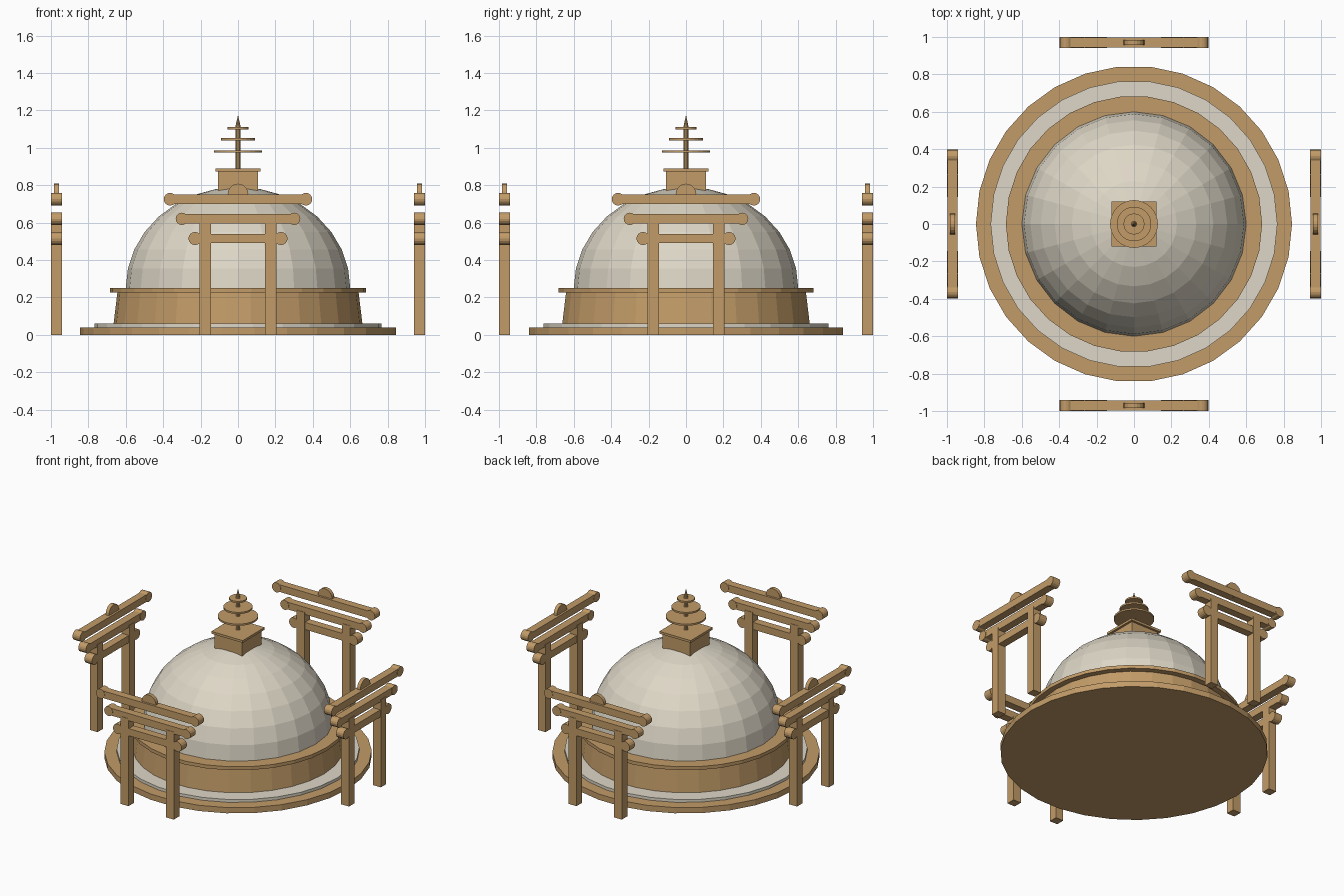
import bpy, math
from mathutils import Matrix, Vector

if "Cube" in bpy.data.objects:
    bpy.data.objects.remove(bpy.data.objects["Cube"])


def material(name, rgb):
    m = bpy.data.materials.new(name)
    m.diffuse_color = (*rgb, 1)
    m.use_nodes = True
    m.node_tree.nodes["Principled BSDF"].inputs["Base Color"].default_value = m.diffuse_color
    return m


STONE = material("tan_stone", (0.54, 0.33, 0.138))
PLASTER = material("pale_plaster", (0.73, 0.68, 0.57))


def build(name, verts, faces, mat, matrix=Matrix()):
    me = bpy.data.meshes.new(name)
    me.from_pydata([matrix @ Vector(v) for v in verts], [], faces)
    me.materials.append(mat)
    ob = bpy.data.objects.new(name, me)
    bpy.context.collection.objects.link(ob)
    return ob


def lathe(name, profile, n, mat, matrix=Matrix()):
    """Revolve (radius, height) points, bottom to top, with capped ends."""
    verts, rings, faces = [], [], []
    for r, z in profile:
        count = n if r > 0 else 1
        rings.append([len(verts) + (i if r > 0 else 0) for i in range(n)])
        verts += [(r * math.cos(2 * math.pi * i / n), r * math.sin(2 * math.pi * i / n), z)
                  for i in range(count)]
    for a, b in zip(rings, rings[1:]):
        for i in range(n):
            j = (i + 1) % n
            faces.append(list(dict.fromkeys((a[i], a[j], b[j], b[i]))))
    if profile[0][0] > 0:
        faces.append(rings[0][::-1])
    if profile[-1][0] > 0:
        faces.append(rings[-1])
    return build(name, verts, faces, mat, matrix)


def box(name, centre, size, mat, matrix=Matrix()):
    verts = [[c + s * k / 2 for c, s, k in zip(centre, size, (i, j, l))]
             for i in (-1, 1) for j in (-1, 1) for l in (-1, 1)]
    faces = [(0, 1, 3, 2), (4, 6, 7, 5), (0, 4, 5, 1), (2, 3, 7, 6), (0, 2, 6, 4), (1, 5, 7, 3)]
    return build(name, verts, faces, mat, matrix)


def round_plate(name, x, z, r, depth, n, turn):
    """Disc standing upright in the gate plane."""
    place = turn @ Matrix.Translation((x, -0.97, z)) @ Matrix.Rotation(math.pi / 2, 4, 'X')
    return lathe(name, [(r, -depth / 2), (r, depth / 2)], n, STONE, place)


# Stepped round base, sloping drum and terrace rim
lathe("base_disc", [(0.845, 0), (0.845, 0.04)], 30, STONE)
lathe("walkway", [(0.767, 0.04), (0.767, 0.06)], 30, PLASTER)
lathe("drum", [(0.665, 0.06), (0.645, 0.226)], 30, STONE)
lathe("drum_rim", [(0.685, 0.226), (0.685, 0.25)], 30, STONE)

# Faceted dome
dome = [(0.6 * math.cos(math.radians(11.25 * i)), 0.25 + 0.54 * math.sin(math.radians(11.25 * i)))
        for i in range(8)] + [(0, 0.79)]
lathe("dome", dome, 24, PLASTER)

# Square crown with mast and three umbrella discs
box("crown_box", (0, 0, 0.81), (0.212, 0.212, 0.13), STONE)
box("crown_slab", (0, 0, 0.882), (0.242, 0.242, 0.016), STONE)
lathe("mast", [(0.014, 0.89), (0.014, 1.11)], 10, STONE)
lathe("spike", [(0.015, 1.11), (0, 1.175)], 10, STONE)
for z, r in ((0.98, 0.128), (1.045, 0.092), (1.105, 0.056)):
    lathe("umbrella_disc", [(r, z - 0.006), (r, z + 0.006)], 24, STONE)

# Four gateways, one on each side
for side in range(4):
    turn = Matrix.Rotation(side * math.pi / 2, 4, 'Z')
    for s in (-1, 1):
        box("gate_post", (s * 0.175, -0.97, 0.305), (0.06, 0.06, 0.61), STONE, turn)
    # Lintels with scroll ends
    for z, half, r in ((0.515, 0.23, 0.035), (0.62, 0.3, 0.033), (0.725, 0.363, 0.034)):
        box("lintel", (0, -0.97, z), (2 * half, 0.054, 0.05), STONE, turn)
        for s in (-1, 1):
            round_plate("lintel_scroll", s * half, z, r, 0.058, 16, turn)
    round_plate("gate_wheel", 0, 0.753, 0.055, 0.025, 20, turn)
